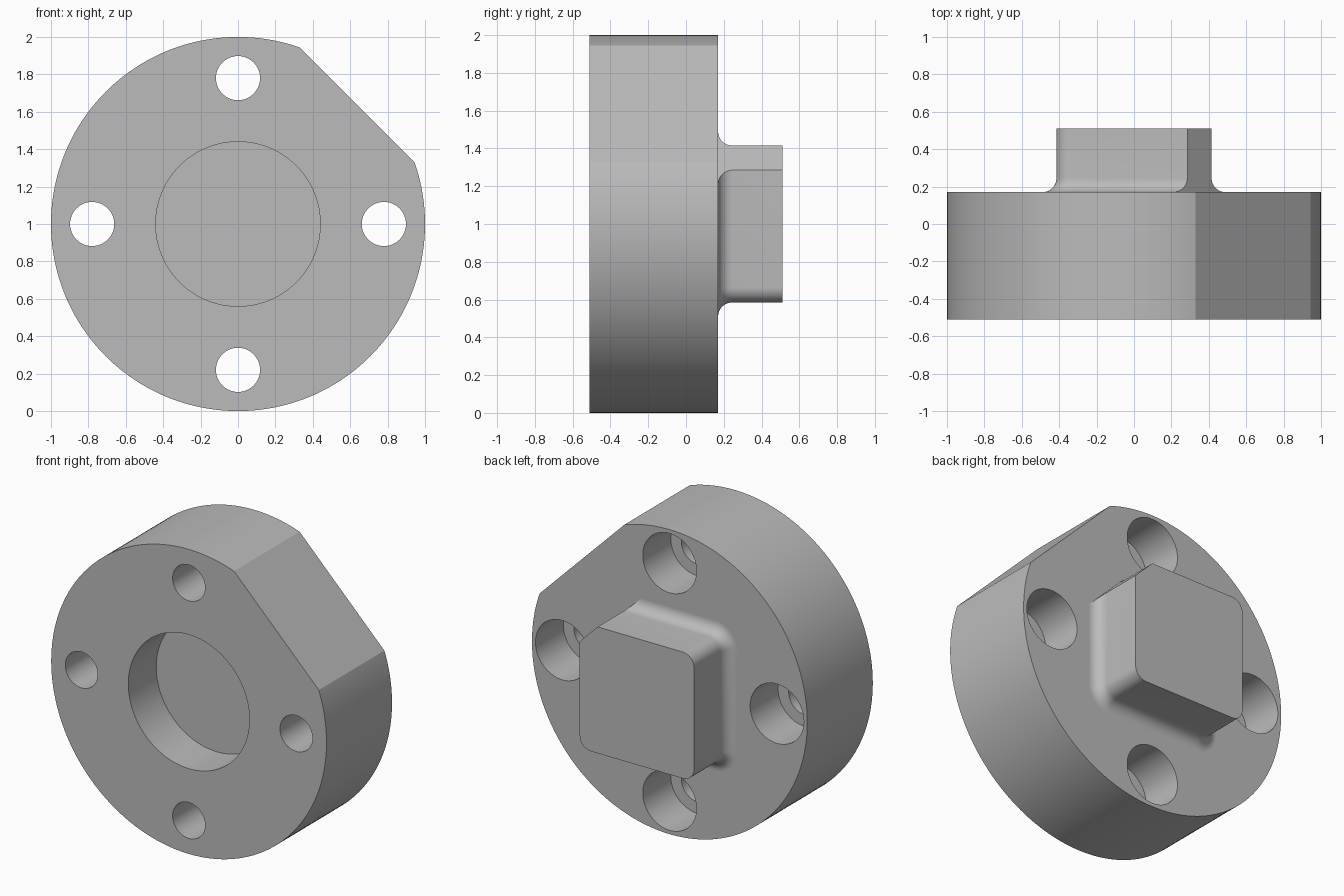
import bpy, bmesh, math
from mathutils import Vector, Matrix

cube = bpy.data.objects.get("Cube")
if cube:
    bpy.data.objects.remove(cube, do_unlink=True)

CENTRE_Z = 1.0
FRONT, BACK, TIP = -0.51, 0.17, 0.51
STEP_DEPTH = 0.29
CORNER = Vector((1, 0, 1)).normalized()   # direction of both angled flats

grey = bpy.data.materials.new("plain grey")
grey.use_nodes = True
colour = (0.5, 0.5, 0.5, 1)
grey.diffuse_color = colour
grey.node_tree.nodes["Principled BSDF"].inputs["Base Color"].default_value = colour


def make_object(name, bm):
    bmesh.ops.recalc_face_normals(bm, faces=bm.faces)
    mesh = bpy.data.meshes.new(name)
    bm.to_mesh(mesh)
    bm.free()
    mesh.materials.append(grey)
    obj = bpy.data.objects.new(name, mesh)
    bpy.context.collection.objects.link(obj)
    return obj


def disc(bm, radius, y0, y1, x=0, z=0, sides=64):
    """Cylinder along y, placed relative to the flange axis."""
    place = Matrix.Translation((x, (y0 + y1) / 2, CENTRE_Z + z)) @ Matrix.Rotation(math.pi / 2, 4, 'X')
    bmesh.ops.create_cone(bm, cap_ends=True, segments=sides, radius1=radius,
                          radius2=radius, depth=y1 - y0, matrix=place)


def slice_corner(bm, distance):
    """Cut a flat facing the upper left corner and close it."""
    point = Vector((0, 0, CENTRE_Z)) + CORNER * distance
    cut = bmesh.ops.bisect_plane(bm, geom=bm.verts[:] + bm.edges[:] + bm.faces[:], dist=1e-6,
                                 plane_co=point, plane_no=CORNER, clear_outer=True)
    edges = [e for e in cut["geom_cut"] if isinstance(e, bmesh.types.BMEdge)]
    bmesh.ops.contextual_create(bm, geom=edges)


def smooth(obj):
    bpy.ops.object.select_all(action='DESELECT')
    obj.select_set(True)
    bpy.context.view_layer.objects.active = obj
    bpy.ops.object.shade_smooth_by_angle(angle=math.radians(25))


def subtract(obj, cutter):
    bpy.context.view_layer.objects.active = obj
    cutter.hide_render = True
    mod = obj.modifiers.new("cut", 'BOOLEAN')
    mod.operation = 'DIFFERENCE'
    mod.solver = 'EXACT'
    mod.object = cutter
    bpy.ops.object.modifier_apply(modifier=mod.name)
    bpy.data.objects.remove(cutter, do_unlink=True)


# Round flange with one flat
bm = bmesh.new()
disc(bm, 1.0, FRONT, BACK, sides=160)
slice_corner(bm, 0.90)
flange = make_object("flange", bm)

# Front pocket and four through holes
bm = bmesh.new()
disc(bm, 0.44, FRONT - 0.1, FRONT + STEP_DEPTH, sides=96)
holes = [(0.78, 0), (-0.78, 0), (0, 0.78), (0, -0.78)]
for x, z in holes:
    disc(bm, 0.118, FRONT - 0.1, BACK + 0.1, x, z)
subtract(flange, make_object("hole_cutter", bm))

# Wider counterbores from the back
bm = bmesh.new()
for x, z in holes:
    disc(bm, 0.195, BACK - STEP_DEPTH, BACK + 0.1, x, z)
subtract(flange, make_object("counterbore_cutter", bm))
smooth(flange)


# Square boss: stacked rounded squares flaring into a fillet at the base
def rounded_square(bm, y, grow):
    half, radius, steps = 0.415 + grow, 0.08 + grow, 10
    ring = []
    for quarter in range(4):
        middle = math.radians(45 + 90 * quarter)
        cx = math.copysign(half - radius, math.cos(middle))
        cz = math.copysign(half - radius, math.sin(middle))
        for i in range(steps + 1):
            a = math.radians(90 * (quarter + i / steps))
            ring.append(bm.verts.new((cx + radius * math.cos(a), y,
                                      CENTRE_Z + cz + radius * math.sin(a))))
    return ring


FILLET = 0.075
levels = [(BACK - 0.01, FILLET)]
for i in range(11):
    a = math.radians(9 * i)
    levels.append((BACK + FILLET * (1 - math.cos(a)), FILLET * (1 - math.sin(a))))
levels.append((TIP, 0))

bm = bmesh.new()
rings = [rounded_square(bm, y, grow) for y, grow in levels]
for low, high in zip(rings, rings[1:]):
    for i in range(len(low)):
        j = (i + 1) % len(low)
        bm.faces.new((low[i], low[j], high[j], high[i]))
bm.faces.new(rings[0])
bm.faces.new(rings[-1])
slice_corner(bm, 0.495)
smooth(make_object("square_boss", bm))
